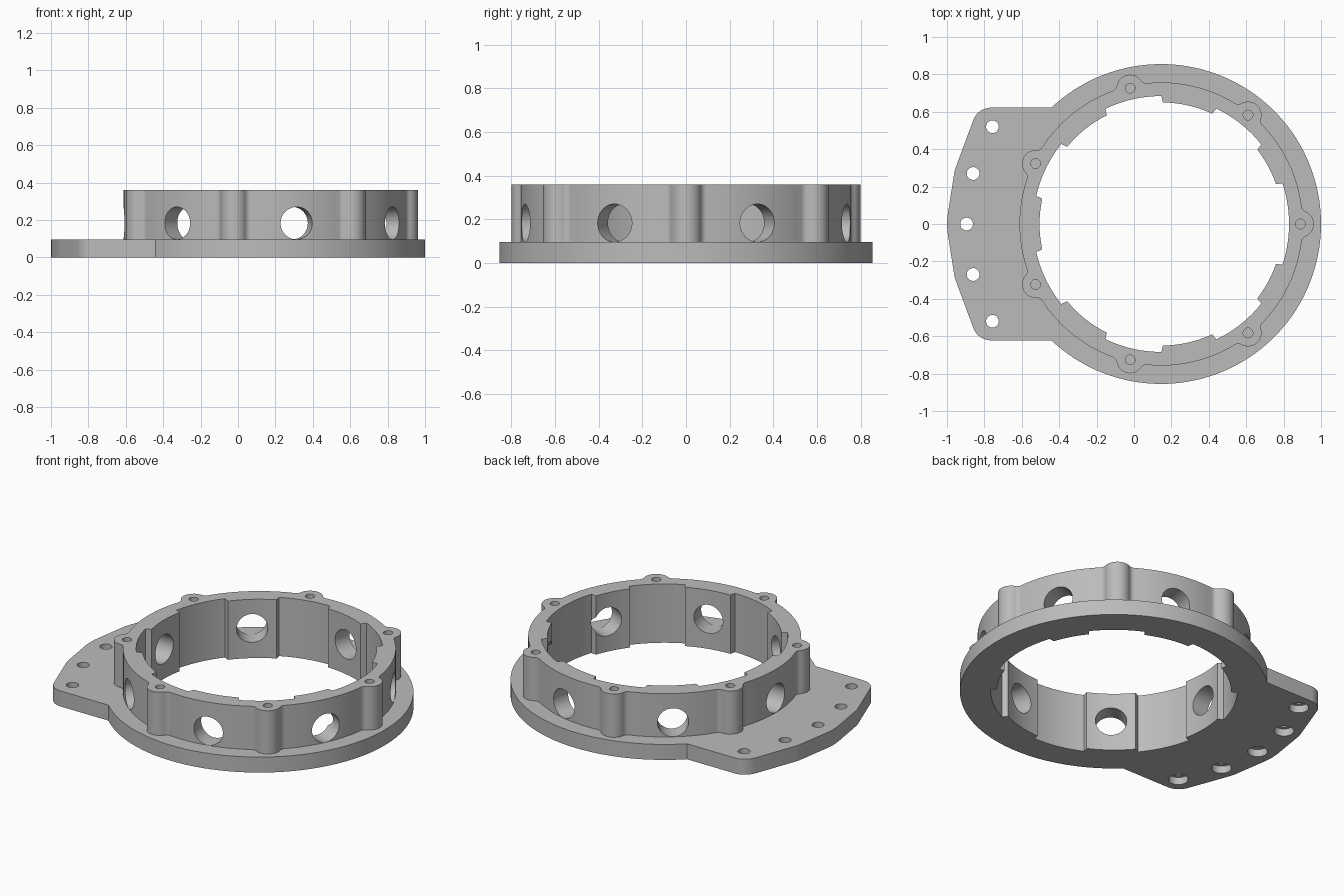
import bpy
import bmesh
from math import sin, cos, acos, atan2, pi, radians
from mathutils import Matrix, Vector

if "Cube" in bpy.data.objects:
    bpy.data.objects.remove(bpy.data.objects["Cube"])

CX = 0.145            # centre of the ring in x
BASE, TOP = 0.095, 0.36
DISC, RING = 0.855, 0.757
BOSS_D, BOSS_R, FILLET = 0.745, 0.072, 0.035
PAD_R, POCKET_R = 0.65, 0.684
COUNT = 7
STEP = 2 * pi / COUNT

grey = bpy.data.materials.new("machined_grey")
grey.use_nodes = True
grey.diffuse_color = (0.5, 0.5, 0.5, 1)
grey.node_tree.nodes["Principled BSDF"].inputs["Base Color"].default_value = (0.5, 0.5, 0.5, 1)


def polar(r, a):
    return Vector((r * cos(a), r * sin(a)))


def arc(c, r, a, b, n):
    return [c + polar(r, a + (b - a) * i / n) for i in range(n + 1)]


def prism(name, points, z0, z1):
    """Upright solid from a counter-clockwise outline."""
    bm = bmesh.new()
    face = bm.faces.new([bm.verts.new((p.x, p.y, z0)) for p in points])
    new = bmesh.ops.extrude_face_region(bm, geom=[face])["geom"]
    bmesh.ops.translate(bm, vec=(0, 0, z1 - z0),
                        verts=[g for g in new if isinstance(g, bmesh.types.BMVert)])
    bmesh.ops.remove_doubles(bm, verts=bm.verts, dist=1e-5)
    bmesh.ops.recalc_face_normals(bm, faces=bm.faces)
    mesh = bpy.data.meshes.new(name)
    bm.to_mesh(mesh)
    bm.free()
    ob = bpy.data.objects.new(name, mesh)
    mesh.materials.append(grey)
    bpy.context.collection.objects.link(ob)
    return ob


def cylinder(name, c, r, z0, z1, n=32):
    return prism(name, arc(c, r, 0, 2 * pi, n)[:-1], z0, z1)


def combine(body, tool, operation):
    mod = body.modifiers.new(tool.name, "BOOLEAN")
    mod.operation, mod.solver, mod.object = operation, "EXACT", tool
    bpy.context.view_layer.objects.active = body
    bpy.ops.object.modifier_apply(modifier=mod.name)
    bpy.data.objects.remove(tool)


centre = Vector((CX, 0))

# Base plate: round disc with a mounting flange on one side
flange_y = 0.622
join = pi - atan2(flange_y, (DISC ** 2 - flange_y ** 2) ** 0.5)
outline = arc(centre, DISC, -join, join, 128)
side = arc(Vector((-0.765, flange_y - 0.1)), 0.1, pi / 2, radians(158), 8)
side += [Vector(p) for p in ((-0.952, 0.305), (-0.96, 0.28), (-0.996, 0.05))]
outline += side + [Vector((-1, 0))] + [Vector((p.x, -p.y)) for p in reversed(side)]
housing = prism("housing_ring_with_flange", outline, 0, BASE)

# Upright wall whose outline swells into filleted screw bosses
reach = RING + FILLET
delta = acos((reach ** 2 + BOSS_D ** 2 - (BOSS_R + FILLET) ** 2) / (2 * reach * BOSS_D))
fc = polar(reach, delta)
touch = fc - Vector((BOSS_D, 0))
tangent = atan2(touch.y, touch.x)
half = arc(Vector((BOSS_D, 0)), BOSS_R, 0, tangent, 10)
half += arc(fc, FILLET, tangent + pi, delta + pi, 6)[1:]
boss = [Vector((p.x, -p.y)) for p in reversed(half[1:])] + half
unit = boss + arc(Vector((0, 0)), RING, delta, STEP - delta, 14)[1:-1]
wall = []
for k in range(COUNT):
    spin = Matrix.Rotation(k * STEP, 2)
    wall += [centre + spin @ p for p in unit]
combine(housing, prism("wall", wall, BASE / 2, TOP), "UNION")

# Central opening: shallow pockets behind the bosses, pads between them
opening = []
for k in range(COUNT):
    a = k * STEP
    w = radians(18.5 if k == 0 else 13)
    before = radians(13)
    after = STEP - (radians(18.5) if k == COUNT - 1 else before)
    opening += arc(centre, POCKET_R, a - (w if k == 0 else before), a + w, 14)
    opening += arc(centre, PAD_R, a + w + 0.012, a + after - 0.012, 14)
combine(housing, prism("opening", opening, -0.1, 0.5), "DIFFERENCE")

# Blind screw holes in the bosses and round windows through the wall
for k in range(COUNT):
    screw = cylinder("screw_hole", centre + polar(BOSS_D, k * STEP), 0.026, 0.16, 0.5, 24)
    combine(housing, screw, "DIFFERENCE")
    window = cylinder("window", Vector((0, 0)), 0.087, 0.5, 0.95, 48)
    window.data.transform(Matrix.Translation((CX, 0, 0.183))
                          @ Matrix.Rotation((k + 0.5) * STEP, 4, "Z")
                          @ Matrix.Rotation(pi / 2, 4, "Y"))
    combine(housing, window, "DIFFERENCE")

# Flange mounting holes, counterbored from below
for x, y in ((-0.757, 0.52), (-0.86, 0.27), (-0.895, 0), (-0.86, -0.27), (-0.757, -0.52)):
    spot = Vector((x, y))
    combine(housing, cylinder("bolt_hole", spot, 0.034, -0.1, 0.2), "DIFFERENCE")
    combine(housing, cylinder("counterbore", spot, 0.055, -0.1, 0.045), "DIFFERENCE")

# Smooth curved walls, keep machined edges crisp
bpy.ops.object.select_all(action="DESELECT")
housing.select_set(True)
bpy.context.view_layer.objects.active = housing
bpy.ops.object.shade_smooth_by_angle(angle=radians(30))
